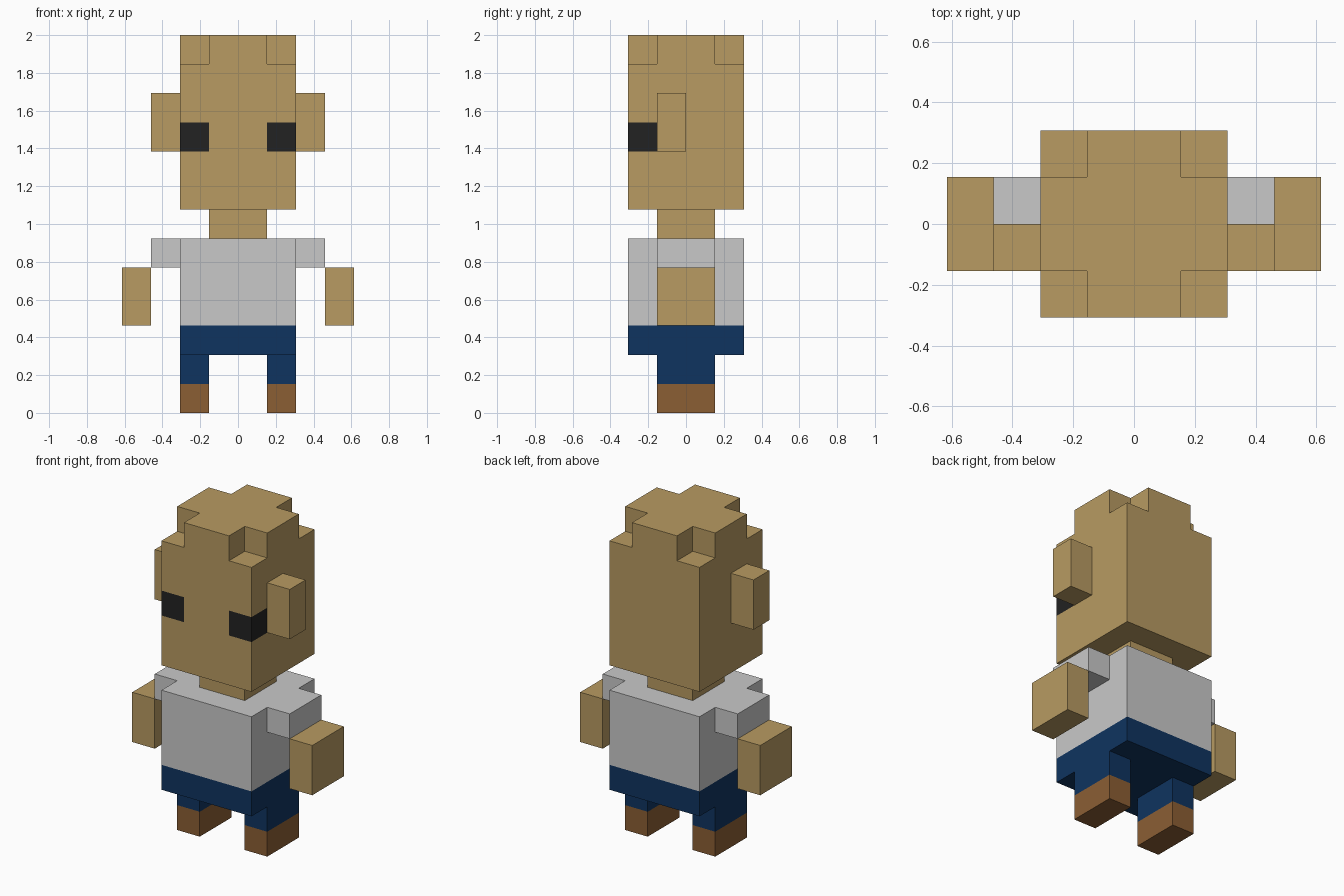
import bpy, bmesh
from mathutils import Vector

if "Cube" in bpy.data.objects:
    bpy.data.objects.remove(bpy.data.objects["Cube"])

U = 2 / 13  # one block unit; the figure is 13 units tall


def material(name, rgb):
    m = bpy.data.materials.new(name)
    lin = [((c / 255 + 0.055) / 1.055) ** 2.4 for c in rgb]
    m.diffuse_color = (*lin, 1)
    m.use_nodes = True
    m.node_tree.nodes["Principled BSDF"].inputs["Base Color"].default_value = m.diffuse_color
    return m


skin = material("tan_skin", (184, 155, 98))
shirt = material("light_grey_shirt", (201, 201, 201))
navy = material("navy_trousers", (15, 52, 96))
brown = material("brown_shoes", (139, 94, 52))
black = material("black_eyes", (34, 34, 34))


def box_mesh(lo, hi):
    """Box between two corners given in block units."""
    bm = bmesh.new()
    bmesh.ops.create_cube(bm, size=1)
    for v in bm.verts:
        v.co = Vector([(a if c < 0 else b) * U for c, a, b in zip(v.co, lo, hi)])
    return bm


def finish(name, bm, *mats):
    bmesh.ops.recalc_face_normals(bm, faces=bm.faces[:])
    me = bpy.data.meshes.new(name)
    bm.to_mesh(me)
    bm.free()
    for m in mats:
        me.materials.append(m)
    ob = bpy.data.objects.new(name, me)
    bpy.context.collection.objects.link(ob)


def box(name, lo, hi, mat):
    finish(name, box_mesh(lo, hi), mat)


def pair(name, lo, hi, mat):
    """Box on the +x side and its mirror image."""
    box(name + "_right", lo, hi, mat)
    box(name + "_left", (-hi[0], lo[1], lo[2]), (-lo[0], hi[1], hi[2]), mat)


# Legs and body
pair("shoe", (1, -1, 0), (2, 1, 1), brown)
pair("leg", (1, -1, 1), (2, 1, 2), navy)
box("hips", (-2, -2, 2), (2, 2, 3), navy)
box("torso", (-2, -2, 3), (2, 2, 6), shirt)
pair("sleeve", (2, -1, 5), (3, 1, 6), shirt)
pair("arm", (3, -1, 3), (4, 1, 5), skin)
box("neck", (-1, -1, 6), (1, 1, 7), skin)
pair("ear", (2, -1, 9), (3, 0, 11), skin)

# Head: block cut along the eye and crown lines
bm = box_mesh((-2, -2, 7), (2, 2, 12))
for axis, cuts in ((0, (-1, 1)), (1, (-1, 1)), (2, (9, 10))):
    normal = [int(i == axis) for i in range(3)]
    for c in cuts:
        bmesh.ops.bisect_plane(bm, geom=bm.verts[:] + bm.edges[:] + bm.faces[:],
                               plane_co=[n * c * U for n in normal], plane_no=normal)

# Eyes wrap the front corners
for f in bm.faces:
    x, y, z = f.calc_center_median() / U
    f.material_index = int(abs(x) > 1 and y < -1 and 9 < z < 10)

# Crown: raise the top except for its four corners
crown = []
for f in bm.faces:
    x, y, z = f.calc_center_median() / U
    if z > 11.99 and not (abs(x) > 1 and abs(y) > 1):
        crown.append(f)
new = bmesh.ops.extrude_face_region(bm, geom=crown)["geom"]
bmesh.ops.translate(bm, vec=(0, 0, U),
                    verts=[g for g in new if isinstance(g, bmesh.types.BMVert)])
bmesh.ops.delete(bm, geom=[f for f in crown if f.is_valid], context='FACES_ONLY')
finish("head", bm, skin, black)
